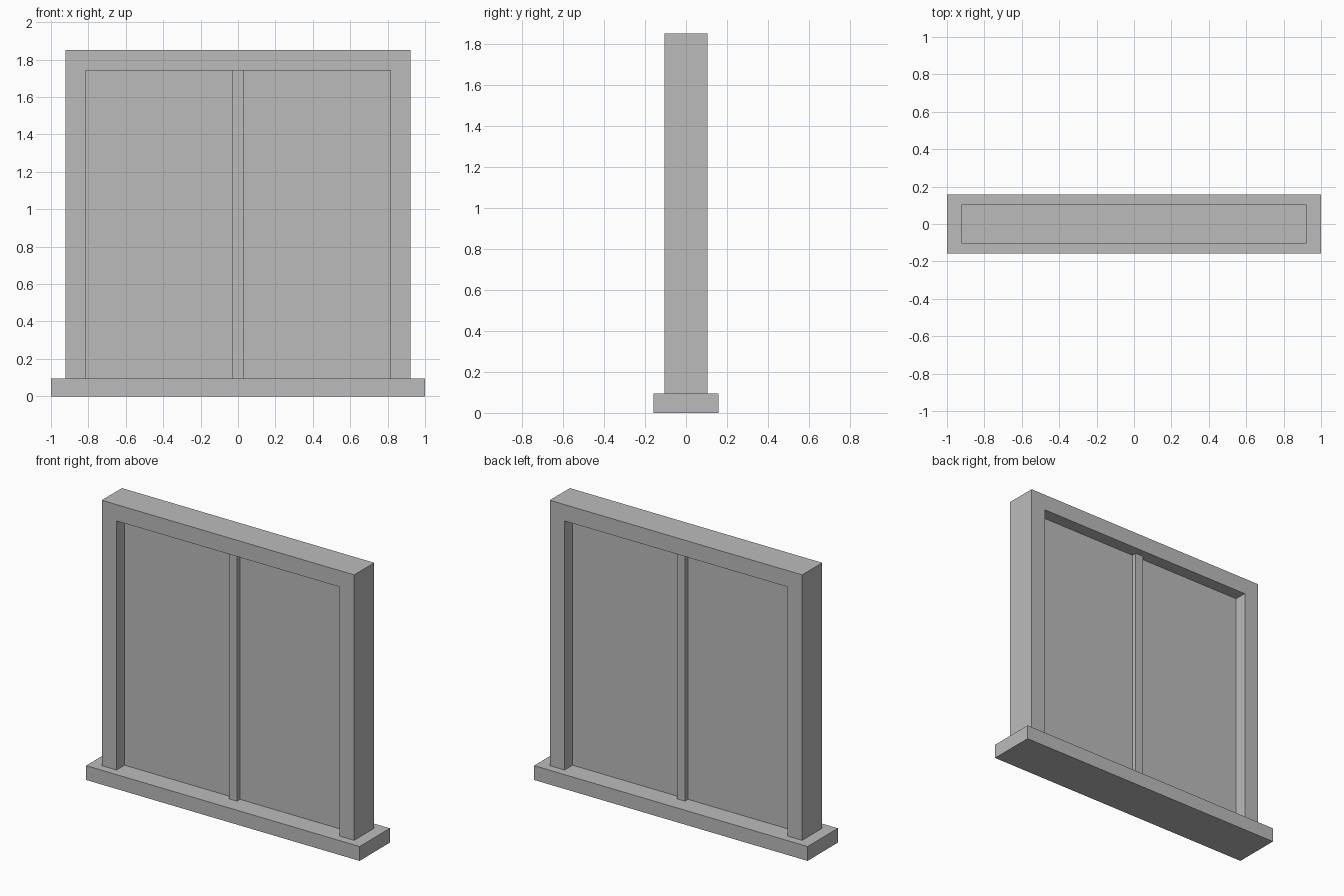
import bpy
import bmesh

cube = bpy.data.objects.get("Cube")
if cube:
    bpy.data.objects.remove(cube, do_unlink=True)

grey = bpy.data.materials.new("plain_grey")
grey.use_nodes = True
COLOUR = (0.5, 0.5, 0.5, 1)
grey.diffuse_color = COLOUR
grey.node_tree.nodes["Principled BSDF"].inputs["Base Color"].default_value = COLOUR


def slab(name, outline, depth):
    """Extrude an x-z outline to the given depth, centred on y = 0."""
    bm = bmesh.new()
    face = bm.faces.new([bm.verts.new((x, -depth / 2, z)) for x, z in outline])
    extruded = bmesh.ops.extrude_face_region(bm, geom=[face])["geom"]
    verts = [v for v in extruded if isinstance(v, bmesh.types.BMVert)]
    bmesh.ops.translate(bm, verts=verts, vec=(0, depth, 0))
    bmesh.ops.recalc_face_normals(bm, faces=bm.faces)
    mesh = bpy.data.meshes.new(name)
    bm.to_mesh(mesh)
    bm.free()
    mesh.materials.append(grey)
    obj = bpy.data.objects.new(name, mesh)
    bpy.context.collection.objects.link(obj)
    return obj


def rect(half_width, bottom, top):
    return [(-half_width, bottom), (half_width, bottom),
            (half_width, top), (-half_width, top)]


SILL_TOP = 0.095
OUTER, INNER = 0.923, 0.815
TOP, HEAD = 1.85, 1.742

# Sill
slab("sill", rect(1.0, 0, SILL_TOP), 0.316)

# Jambs and head in one piece
half = [(OUTER, TOP), (OUTER, SILL_TOP), (INNER, SILL_TOP), (INNER, HEAD)]
slab("frame", half + [(-x, z) for x, z in reversed(half)], 0.21)

# Recessed pane and the central upright that stands proud of it
slab("pane", rect(INNER, SILL_TOP, HEAD), 0.042)
slab("mullion", rect(0.03, SILL_TOP, HEAD), 0.105)
